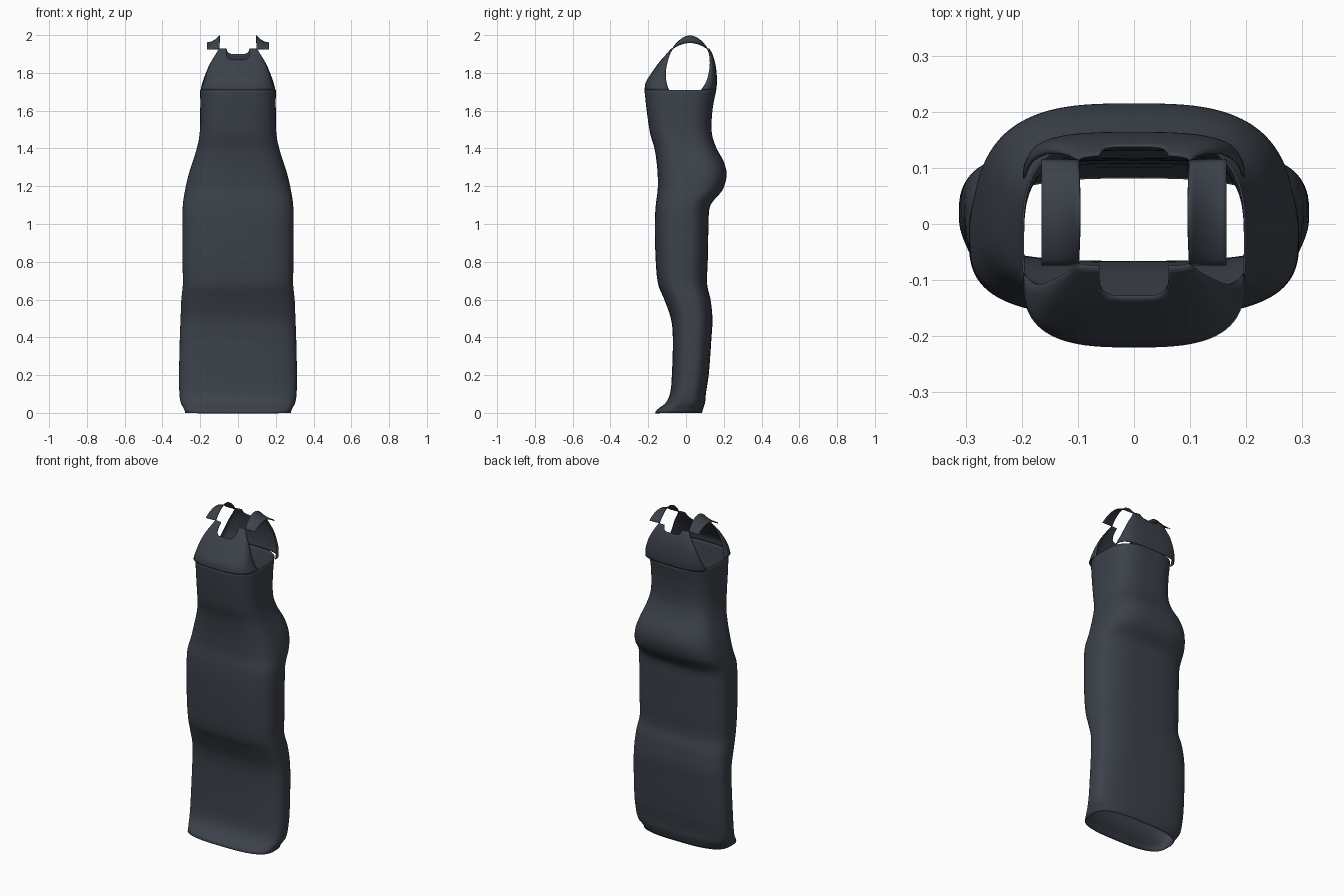
import bpy
import math

cube = bpy.data.objects.get("Cube")
if cube:
    bpy.data.objects.remove(cube, do_unlink=True)

fabric = bpy.data.materials.new("charcoal fabric")
fabric.use_nodes = True
charcoal = (0.045, 0.054, 0.069, 1)
fabric.diffuse_color = charcoal
fabric.node_tree.nodes["Principled BSDF"].inputs["Base Color"].default_value = charcoal


def sample(rows, height):
    """Smoothly interpolate the remaining columns of rows at a height."""
    last = len(rows) - 1
    i = 0
    while i < last - 1 and rows[i + 1][0] < height:
        i += 1
    low, high = rows[i], rows[i + 1]
    before, after = rows[max(i - 1, 0)], rows[min(i + 2, last)]
    span = high[0] - low[0]
    t = min(max((height - low[0]) / span, 0), 1)
    result = []
    for k in range(1, len(low)):
        start = (high[k] - before[k]) / (high[0] - before[0]) * span
        end = (after[k] - low[k]) / (after[0] - low[0]) * span
        change = high[k] - low[k]
        bend = (start - change) * (1 - t) - (end - change) * t
        result.append(low[k] + change * t + t * (1 - t) * bend)
    return result


def cloth(name, grid, closed=False):
    """Turn a grid of points into a thin smooth sheet."""
    wide = len(grid[0])
    columns = wide if closed else wide - 1
    faces = []
    for r in range(len(grid) - 1):
        for c in range(columns):
            d = (c + 1) % wide
            faces.append((r * wide + c, r * wide + d,
                          (r + 1) * wide + d, (r + 1) * wide + c))
    mesh = bpy.data.meshes.new(name)
    mesh.from_pydata([p for row in grid for p in row], [], faces)
    mesh.materials.append(fabric)
    obj = bpy.data.objects.new(name, mesh)
    bpy.context.collection.objects.link(obj)
    thickness = obj.modifiers.new("Thickness", "SOLIDIFY")
    thickness.thickness = 0.004
    thickness.offset = -1
    bpy.ops.object.select_all(action="DESELECT")
    obj.select_set(True)
    bpy.context.view_layer.objects.active = obj
    bpy.ops.object.shade_smooth_by_angle(angle=math.radians(40))
    return obj


# Gown outline: height, half width, front depth, back depth
outline = [
    (0, .28, -.165, .085), (.02, .285, -.15, .09), (.05, .302, -.11, .1),
    (.1, .31, -.085, .105), (.2, .312, -.075, .12), (.4, .308, -.07, .135),
    (.5, .304, -.08, .14), (.6, .3, -.115, .13), (.68, .292, -.147, .112),
    (.8, .294, -.16, .115), (1, .294, -.165, .12), (1.1, .292, -.16, .13),
    (1.18, .28, -.15, .193), (1.26, .262, -.15, .215), (1.33, .24, -.156, .2),
    (1.4, .218, -.167, .162), (1.48, .203, -.19, .137), (1.6, .2, -.208, .14),
    (1.71, .2, -.22, .16),
]
ARMPIT, SHOULDER = 1.71, 1.93
SQUARENESS = 3
SEGMENTS = 96


def rounded(value):
    return math.copysign(abs(value) ** (2 / SQUARENESS), value)


# Skirt and bodice up to the underarm
levels = 110
gown = []
for r in range(levels + 1):
    z = ARMPIT * r / levels
    half, front, back = sample(outline, z)
    middle, depth = (front + back) / 2, (back - front) / 2
    ring = []
    for c in range(SEGMENTS):
        a = math.tau * c / SEGMENTS
        ring.append((half * rounded(math.cos(a)),
                     middle + depth * rounded(math.sin(a)), z))
    gown.append(ring)
cloth("gown_body", gown, closed=True)

# Upper panels: height, half width, centre depth, armhole edge depth
chest = [
    (1.71, .198, -.22, -.09), (1.75, .183, -.213, -.103),
    (1.8, .167, -.182, -.107), (1.85, .147, -.147, -.1),
    (1.9, .118, -.105, -.085), (1.93, .1, -.078, -.07),
]
upper_back = [
    (1.71, .198, .16, .08), (1.75, .188, .164, .105),
    (1.8, .17, .162, .12), (1.85, .148, .155, .126),
    (1.9, .118, .14, .122), (1.93, .1, .125, .112),
]


def panel(name, rows, neck, direction):
    """Panel between the armholes with a scooped neckline."""
    count, steps = 48, 18
    grid = []
    for r in range(steps + 1):
        row = []
        for c in range(count + 1):
            s = direction * math.sin(math.pi * (c / count - 0.5))
            scoop = min(abs(s) / 0.6, 1) ** 5
            top = neck + (SHOULDER - neck) * scoop
            z = ARMPIT + (top - ARMPIT) * r / steps
            half, centre, edge = sample(rows, z)
            bulge = max(1 - abs(s) ** SQUARENESS, 0) ** (1 / SQUARENESS)
            row.append((half * s, edge + (centre - edge) * bulge, z))
        grid.append(row)
    cloth(name, grid)


panel("front_panel", chest, 1.87, 1)
panel("back_panel", upper_back, 1.9, -1)

# Shoulder straps, arched front to back and sloping down outwards
strap = []
for r in range(25):
    t = r / 24
    arch = math.sin(math.pi * t) ** 0.8
    row = []
    for c in range(9):
        u = c / 8
        peak = 0.036 + 0.036 * (1 - u) ** 2
        row.append((0.098 + 0.067 * u, -0.074 + 0.19 * t, 1.926 + peak * arch))
    strap.append(row)
cloth("left_strap", strap)
cloth("right_strap", [[(-x, y, z) for x, y, z in reversed(row)] for row in strap])
